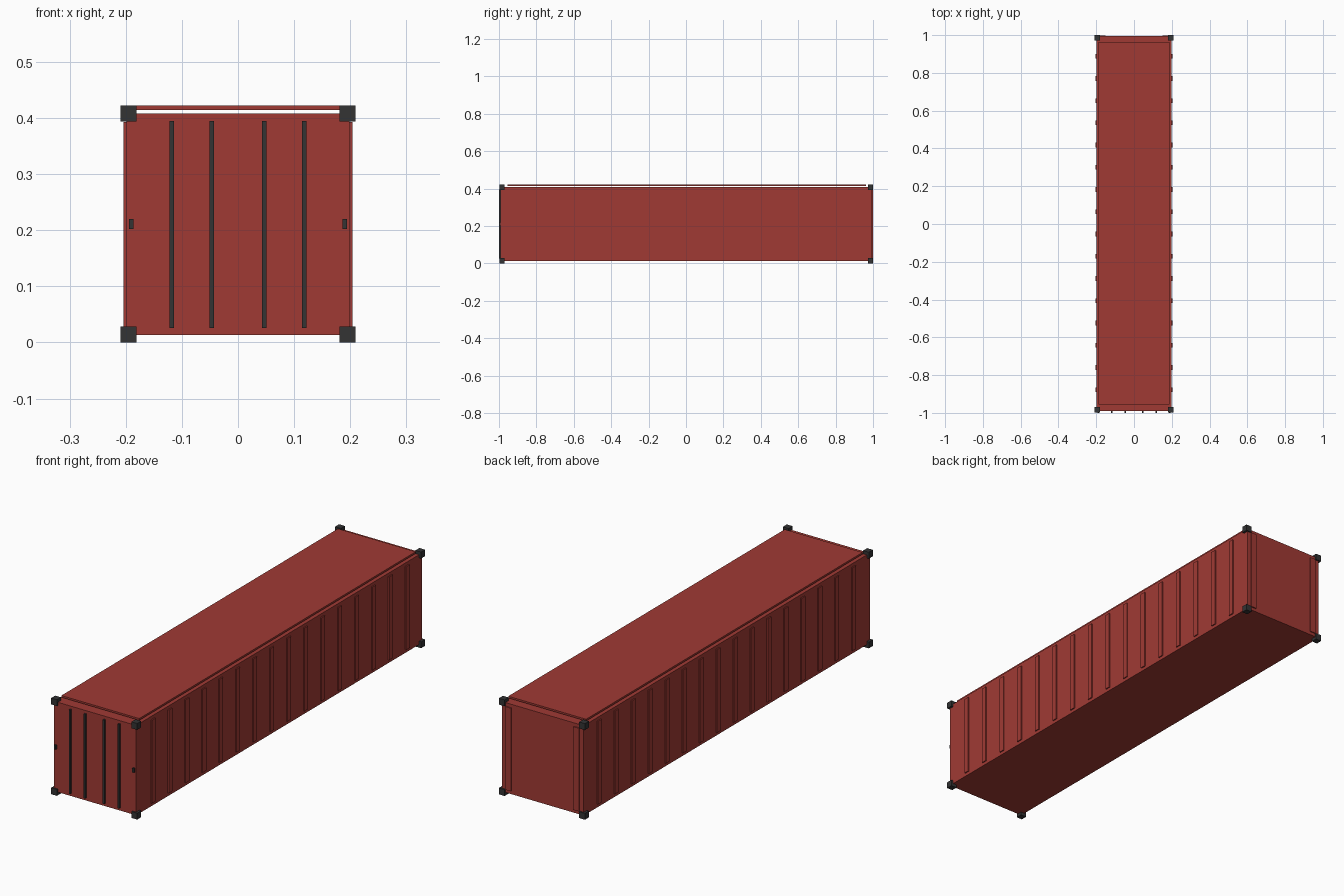
import bpy

default = bpy.data.objects.get("Cube")
if default:
    bpy.data.objects.remove(default, do_unlink=True)


def make_material(name, colour):
    mat = bpy.data.materials.new(name)
    mat.use_nodes = True
    mat.diffuse_color = colour
    mat.node_tree.nodes["Principled BSDF"].inputs["Base Color"].default_value = colour
    return mat


red = make_material("container red", (0.352, 0.042, 0.034, 1))
dark = make_material("dark steel", (0.033, 0.033, 0.034, 1))


def box(name, x, y, z, mat):
    """Box given by its (low, high) range on each axis."""
    bpy.ops.mesh.primitive_cube_add(size=1, location=[sum(r) / 2 for r in (x, y, z)])
    obj = bpy.context.object
    obj.name = name
    obj.scale = [r[1] - r[0] for r in (x, y, z)]
    bpy.ops.object.transform_apply(location=False, rotation=False, scale=True)
    obj.data.materials.append(mat)
    return obj


def around(centre, size):
    return (centre - size / 2, centre + size / 2)


FRONT, BACK = -0.991, 0.994
HALF = 0.199
BOTTOM, TOP = 0.0135, 0.408
RIB_Z = (0.028, 0.393)
CORNER = 0.028

# Main shell and raised roof sheet
box("container_body", (-HALF, HALF), (FRONT, BACK), (BOTTOM, TOP), red)
box("roof_panel", (-0.189, 0.189), (-0.955, 0.963), (0.414, 0.422), red)

for side, label in ((1, "left"), (-1, "right")):
    # Corner castings
    for y, end in ((-0.984, "front"), (0.986, "back")):
        for z, level in ((CORNER / 2, "lower"), (TOP, "upper")):
            box(f"{level}_{end}_{label}_corner", around(side * 0.195, CORNER),
                around(y, CORNER), around(z, CORNER), dark)

    # Side wall ribs
    for i in range(16):
        box(f"{label}_side_rib_{i + 1}", around(side * HALF, 0.01),
            around(-0.877 + i * 0.1177, 0.025), RIB_Z, red)

    # Back wall ribs
    box(f"{label}_back_rib", around(side * 0.165, 0.028), around(BACK, 0.01), RIB_Z, red)

    # Door locking rods and handles
    for x, place in ((0.047, "inner"), (0.118, "outer")):
        box(f"{place}_{label}_door_rod", around(side * x, 0.008),
            (-1.0, FRONT + 0.002), (0.026, 0.395), dark)
    box(f"{label}_door_handle", around(side * 0.19, 0.008),
        (-1.0, FRONT + 0.002), (0.202, 0.22), dark)
